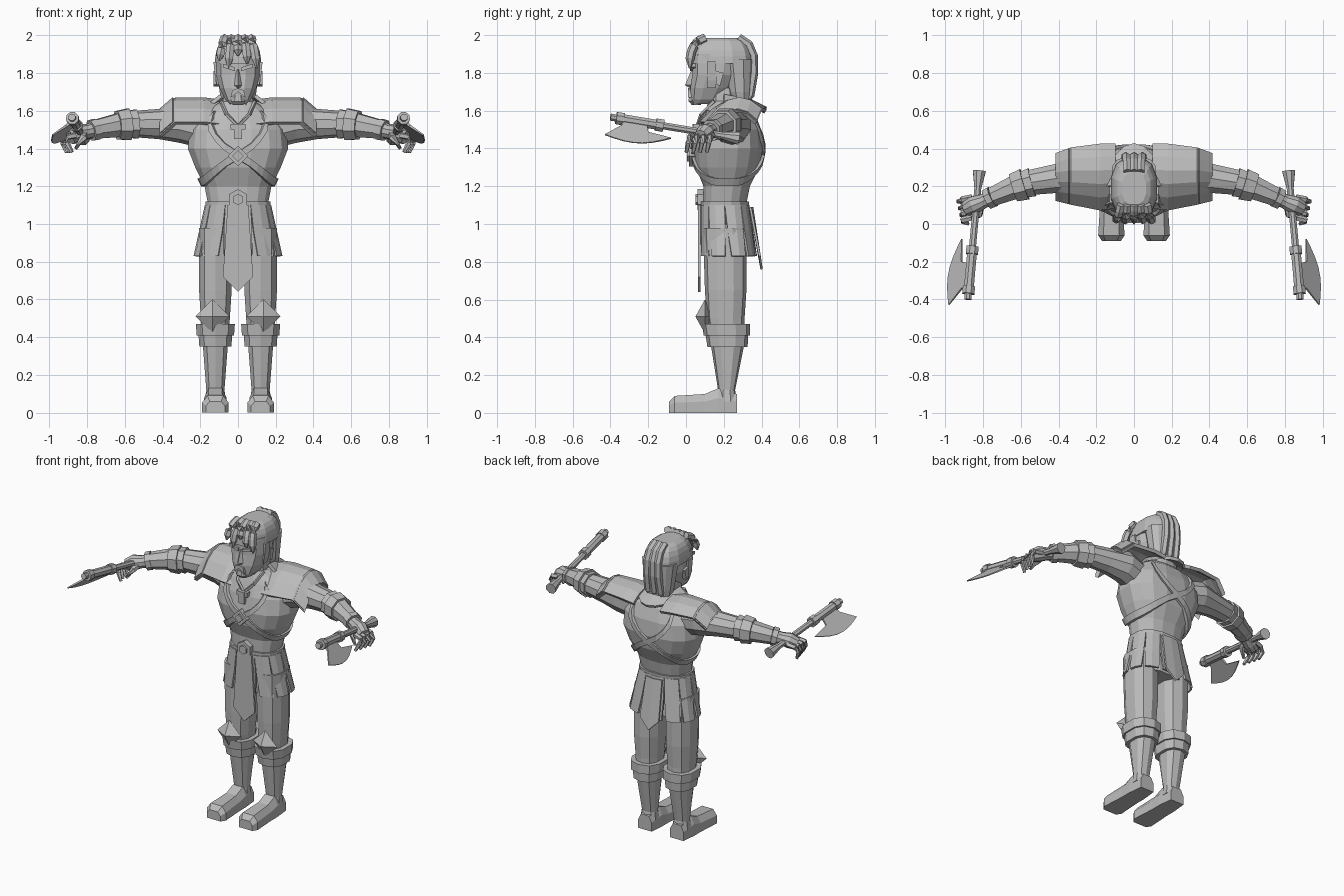
import bpy, bmesh
from math import sin, cos, pi, copysign
from mathutils import Vector

cube = bpy.data.objects.get("Cube")
if cube:
    bpy.data.objects.remove(cube)

GREY = (.5, .5, .5, 1)
material = bpy.data.materials.new("plain grey")
material.use_nodes = True
material.diffuse_color = GREY
material.node_tree.nodes["Principled BSDF"].inputs["Base Color"].default_value = GREY


def skin(name, rows, mirror=False, closed=True, thickness=0):
    """Skin equal rows of points; closed rows get end caps, open sheets get thickness."""
    bm = bmesh.new()
    loops = [[bm.verts.new(point) for point in row] for row in rows]
    count = len(rows[0])
    for lower, upper in zip(loops, loops[1:]):
        for i in range(count if closed else count - 1):
            j = (i + 1) % count
            bm.faces.new((lower[i], lower[j], upper[j], upper[i]))
    if closed:
        bm.faces.new(loops[0])
        bm.faces.new(loops[-1])
    bmesh.ops.remove_doubles(bm, verts=bm.verts, dist=.0001)
    bmesh.ops.recalc_face_normals(bm, faces=bm.faces)
    mesh = bpy.data.meshes.new(name)
    bm.to_mesh(mesh)
    bm.free()
    mesh.materials.append(material)
    part = bpy.data.objects.new(name, mesh)
    bpy.context.collection.objects.link(part)
    if thickness:
        solid = part.modifiers.new("thickness", "SOLIDIFY")
        solid.thickness, solid.offset = thickness, 0
    if mirror:
        part.modifiers.new("mirror", "MIRROR").use_mirror_merge = False


def soft_power(value, power):
    return copysign(abs(value) ** power, value)


def oval(section, angle, grow=0, centre=0):
    """Point on a squarish oval given as (z, half width, front y, back y)."""
    z, half, front, back = section
    return Vector((centre + (half + grow) * soft_power(cos(angle), .8),
                   (front + back) / 2 + ((back - front) / 2 + grow) * soft_power(sin(angle), .8), z))


def stack(name, sections, sides=10, grow=0, centre=0, mirror=False):
    angles = [2 * pi * (i + .5) / sides for i in range(sides)]
    skin(name, [[oval(section, angle, grow, centre) for angle in angles] for section in sections], mirror)


def tube(name, path, sides=8, mirror=True):
    """Tube through (x, y, z, radius) points."""
    centres = [Vector(point[:3]) for point in path]
    rows = []
    for k, centre in enumerate(centres):
        along = (centres[min(k + 1, len(path) - 1)] - centres[max(k - 1, 0)]).normalized()
        across = along.cross(Vector((0, 1, 0) if abs(along.z) > .8 else (0, 0, 1))).normalized()
        upward = across.cross(along)
        angles = [2 * pi * (i + .5) / sides for i in range(sides)]
        rows.append([centre + path[k][3] * (across * cos(a) + upward * sin(a)) for a in angles])
    skin(name, rows, mirror)


def prism(name, outline, front, back, mirror=False):
    """Outline of (x, z) points extruded from front y to back y."""
    skin(name, [[(x, y, z) for x, z in outline] for y in (front, back)], mirror)


def polygon(sides, radius, height, turn=0):
    angles = [turn + 2 * pi * i / sides for i in range(sides)]
    return [(radius * cos(a), height + radius * sin(a)) for a in angles]


def lookup(table, key):
    """Linear interpolation in rows whose first value rises."""
    for low, high in zip(table, table[1:]):
        if key <= high[0]:
            break
    blend = (key - low[0]) / (high[0] - low[0])
    return [a + (b - a) * blend for a, b in zip(low, high)]


# Torso and neck
TORSO = [(.95, .17, .1, .32), (1.1, .16, .09, .32), (1.2, .18, .09, .34), (1.3, .23, .05, .39),
         (1.4, .27, .04, .41), (1.5, .26, .06, .4), (1.58, .2, .09, .37), (1.65, .09, .12, .3)]
stack("torso", TORSO, sides=16)
stack("neck", [(1.55, .09, .1, .3), (1.72, .08, .12, .27)], sides=8)

# Crossed straps that follow the torso surface from shoulder to opposite waist
strap = []
for step in range(-13, 14):
    height = 1.22 + .36 * abs(step / 13) ** 2.5
    angle = pi + 2.27 * step / 13
    strap.append([oval(lookup(TORSO, height + rise), angle, grow)
                  for rise, grow in ((-.02, -.01), (-.02, .015), (.02, .015), (.02, -.01))])
skin("chest_strap", strap, mirror=True)
prism("strap_buckle", polygon(4, .055, 1.36), front=.015, back=.05)
prism("strap_buckle_centre", polygon(4, .03, 1.36), front=.005, back=.05)
prism("pendant_stem", [(-.02, 1.45), (.02, 1.45), (.02, 1.53), (-.02, 1.53)], front=.035, back=.08)
prism("pendant_bar", [(-.04, 1.5), (.04, 1.5), (.04, 1.53), (-.04, 1.53)], front=.04, back=.08)
tube("necklace", [(0, .06, 1.52, .01), (.06, .08, 1.58, .01), (.09, .15, 1.65, .01)], sides=4)

# Belt, buckle, split skirt and hanging cloths
stack("belt", [lookup(TORSO, z) for z in (1.08, 1.12)], sides=16, grow=.012)
prism("belt_buckle", polygon(6, .055, 1.13, turn=pi / 6), front=.06, back=.1)
prism("belt_buckle_centre", polygon(6, .03, 1.13, turn=pi / 6), front=.05, back=.1)
stack("hips", [(.84, .19, .1, .33), (1.1, .16, .09, .32)], sides=12)
FLAPS = 10
for k in range(FLAPS):
    flap = []
    for step in range(3):
        gap = .017 * step ** 2
        start, end = 2 * pi * k / FLAPS + gap, 2 * pi * (k + 1) / FLAPS - gap
        section = (1.1 - .135 * step, .17 + .03 * step, .08, .33 + .02 * step)
        flap.append([oval(section, angle) for angle in (start, (start + end) / 2, end)])
    skin("skirt_flap", flap, closed=False, thickness=.012)
prism("front_cloth", [(-.055, 1.1), (-.08, .72), (0, .64), (.08, .72), (.055, 1.1)], front=.064, back=.078)
back_cloth = [(.06, .34, 1.09, 0), (.07, .39, .83, .07)]
skin("back_cloth", [[(-half, y, z), (0, y + .01, z - point), (half, y, z)] for half, y, z, point in back_cloth],
     closed=False, thickness=.012)

# Legs, cuffs, knee spikes and boots
LEG = [(.06, .06, .16, .27), (.12, .05, .17, .26), (.37, .07, .13, .31),
       (.5, .08, .11, .31), (.65, .09, .1, .32), (.98, .09, .09, .32)]
HIP = .12
stack("boot_shaft", LEG[:3], centre=HIP, mirror=True)
stack("trouser_leg", LEG[2:], centre=HIP, mirror=True)
for bottom, top, grow in ((.35, .42, .02), (.41, .47, .03)):
    stack("knee_cuff", [lookup(LEG, z) for z in (bottom, top)], grow=grow, centre=HIP, mirror=True)
spike = [[(HIP + .015 + x * size, y, .51 + z * size) for x, z in polygon(4, .09, 0)]
         for y, size in ((.05, 0), (.1, 1), (.14, 0))]
skin("knee_spike", spike, mirror=True)
foot_shape = [(-1, 0), (1, 0), (1, .6), (.6, 1), (-.6, 1), (-1, .6)]
foot_spans = [(-.09, .05, .06), (-.06, .07, .09), (.1, .06, .1), (.17, .06, .13), (.27, .05, .1)]
skin("boot_foot", [[(HIP + half * u, y, top * v) for u, v in foot_shape] for y, half, top in foot_spans],
     mirror=True)

# Arms with palms, then guards fitted around them
ARM = [(.17, .23, 1.5, .1), (.3, .25, 1.53, .1), (.42, .24, 1.53, .08), (.55, .22, 1.53, .07),
       (.68, .18, 1.52, .05), (.8, .12, 1.49, .04), (.85, .1, 1.48, .05), (.89, .08, 1.46, .04)]


def arm_guard(name, inner, outer, grow):
    path = [lookup(ARM, x) for x in (inner, outer)]
    tube(name, [(x, y, z, radius + grow) for x, y, z, radius in path])


tube("arm", ARM, sides=10)
arm_guard("elbow_guard", .54, .6, .012)
arm_guard("elbow_band", .58, .64, .025)
arm_guard("forearm_bracer", .63, .75, .01)
arm_guard("wrist_band", .75, .78, .016)

# Fingers fan out and droop, the thumb curls forward
for i in range(4):
    y = .14 - .036 * i
    tube("finger", [(.86, y, 1.47, .017), (.91, y - .01, 1.46, .017),
                    (.93 - .008 * i, y - .02, 1.43, .015), (.91 - .01 * i, y - .03, 1.38, .01)], sides=5)
tube("thumb", [(.81, .1, 1.48, .02), (.82, .05, 1.46, .02), (.86, .03, 1.4, .01)], sides=5)

# Shoulder pads with a raised outer rim, and the collar behind the neck
PAD = [(.1, .09, .42, 1.65), (.18, .08, .42, 1.66), (.33, .11, .4, 1.66), (.41, .13, .37, 1.59)]


def shoulder_plate(name, spans, lift=0):
    fractions = [i / 5 for i in range(6)]
    skin(name, [[(x, front + (back - front) * f, top + lift - .35 * (f - .6) ** 2) for f in fractions]
                for x, front, back, top in spans], mirror=True, closed=False, thickness=.022)


shoulder_plate("shoulder_pad", PAD)
shoulder_plate("shoulder_rim", [lookup(PAD, x) for x in (.34, .37, .41)], lift=.012)
half_turn = [pi * i / 8 for i in range(9)]
skin("back_collar", [[(radius * cos(a), .2 + radius * 1.6 * sin(a), z - .03 * sin(a)) for a in half_turn]
                     for radius, z in ((.09, 1.68), (.14, 1.64))], closed=False, thickness=.02)

# Head and face
stack("head", [(1.635, .045, .03, .14), (1.66, .07, .02, .2), (1.72, .1, .02, .24),
               (1.79, .12, .03, .28), (1.9, .12, .03, .3)], sides=12)
skin("nose", [[(-half, .04, z), (0, y, z), (half, .04, z)] for half, y, z in
              ((.01, .03, 1.82), (.03, -.005, 1.735), (.02, .02, 1.72))])
prism("brow", [(.015, 1.81), (.08, 1.83), (.08, 1.85), (.015, 1.83)], front=.02, back=.05, mirror=True)
prism("moustache", [(0, 1.7), (.04, 1.67), (.03, 1.71), (0, 1.72)], front=.01, back=.04, mirror=True)
stack("chin_beard", [(1.63, .03, .03, .08), (1.65, .04, .01, .09), (1.68, .03, .015, .08)], sides=8)
ear = [(.16, 1.74), (.18, 1.73), (.2, 1.8), (.16, 1.81)]
skin("ear", [[(x, y, z) for y, z in ear] for x in (.1, .13)], mirror=True)

# Hair: domed cap, long back and curved locks
CROWN, DEPTH, MIDDLE = .14, .17, .19
dome = []
for k in range(6):
    shrink = cos(.26 * k) ** .5
    dome.append((1.85 + CROWN * sin(.26 * k), .126 * shrink, MIDDLE - DEPTH * shrink, MIDDLE + DEPTH * shrink))
stack("hair_cap", dome, sides=12)
stack("hair_back", [(1.61, .08, .25, .34), (1.7, .1, .22, .35), (1.87, .12, .19, .36)], sides=12)
prism("sideburn", [(.11, 1.72), (.12, 1.76), (.13, 1.86), (.11, 1.86)], front=.11, back=.16, mirror=True)


def lock(name, x, side, end, steps=5):
    """Tapering lock sweeping from the crown to the front (-1) or back (1)."""
    path = []
    for k in range(steps + 1):
        angle = 1.3 + (end - 1.3) * k / steps
        drop = CROWN if angle > 0 else .26
        path.append((x * (.7 + .3 * k / steps), MIDDLE + side * DEPTH * cos(angle) ** .5,
                     1.85 + drop * sin(angle), .024 if k < steps else .005))
    tube(name, path, sides=6, mirror=False)


for x in (-.05, 0, .05):
    lock("back_lock", x, side=1, end=-1.2)
for x, end in ((-.1, .1), (-.05, -.1), (0, .3), (.05, 0), (.1, -.1)):
    lock("fringe_lock", x, side=-1, end=end)


# Hand axes, each with its blade hanging down and outward
def axis(y):
    return Vector((.845 - .09 * y, y, 1.5 - .165 * y))


def axe_rod(name, back, front, back_radius, front_radius):
    tube(name, [(*axis(back), back_radius), (*axis(front), front_radius)])


axe_rod("axe_shaft", .27, -.4, .02, .02)
axe_rod("axe_pommel", .28, .19, .037, .02)
axe_rod("axe_head", -.13, -.36, .028, .028)
axe_rod("axe_lower_band", -.12, -.16, .035, .035)
axe_rod("axe_upper_band", -.33, -.37, .035, .035)
OUTWARD = Vector((.7, 0, -.7))
edge = [(-.34, .05), (-.34, 0), (-.21, 0), (-.2, .07)]
for k in range(8):
    t = k / 7
    edge.append((-.08 - .35 * t, .085 + .055 * t + .05 * sin(pi * t)))
flat = OUTWARD.cross(axis(1) - axis(0)).normalized() * .008
skin("axe_blade", [[axis(y) + OUTWARD * d + flat * face * (1 - 4 * d) for y, d in edge] for face in (-1, 1)],
     mirror=True)
